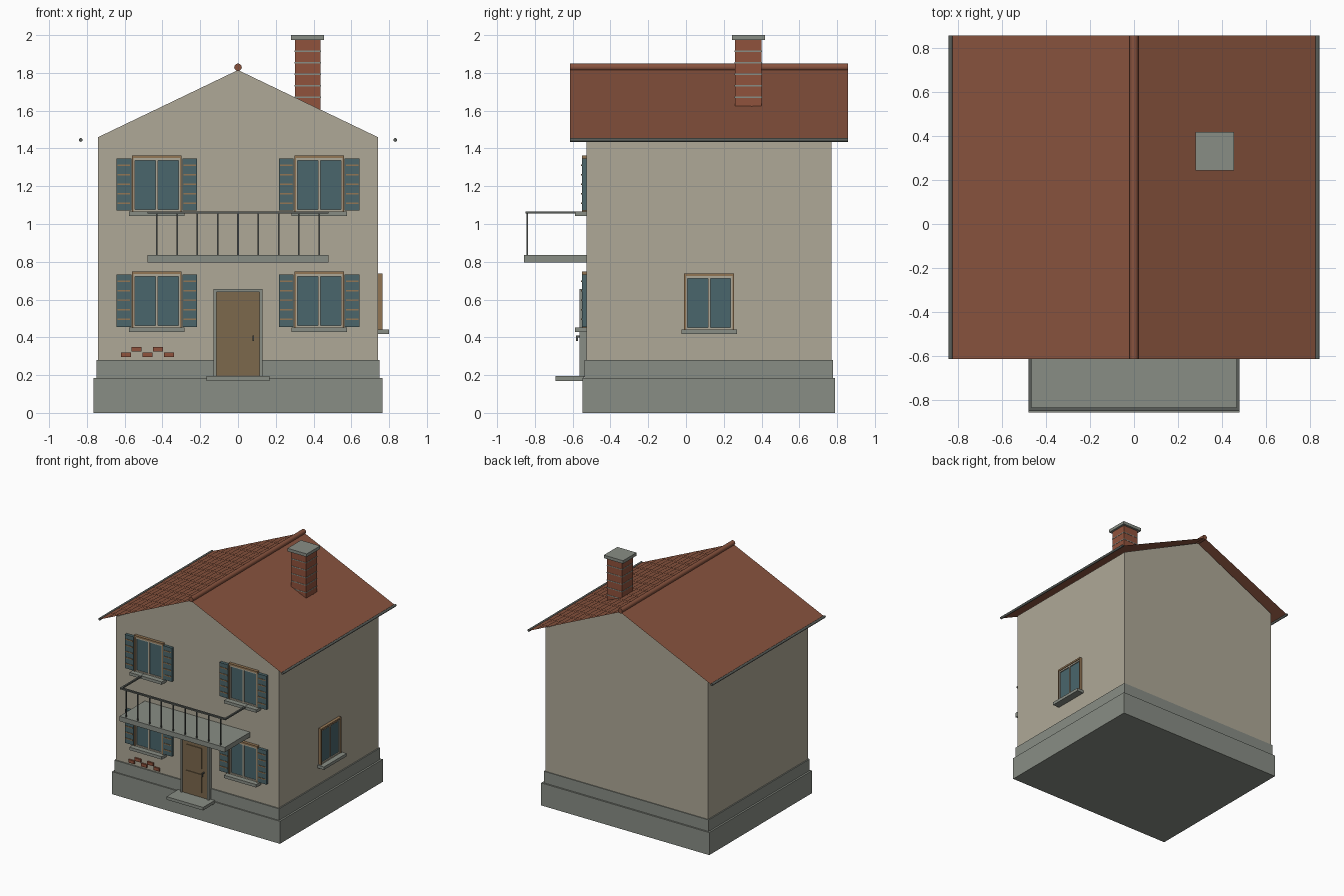
import bpy, bmesh, math
from mathutils import Matrix, Vector

if "Cube" in bpy.data.objects:
    bpy.data.objects.remove(bpy.data.objects["Cube"])


def material(name, r, g, b):
    m = bpy.data.materials.new(name)
    m.diffuse_color = (r, g, b, 1)
    m.use_nodes = True
    m.node_tree.nodes["Principled BSDF"].inputs["Base Color"].default_value = m.diffuse_color
    return m


PLASTER = material("beige plaster", .43, .395, .31)
STONE = material("grey stone", .25, .27, .235)
TILE = material("terracotta tile", .245, .086, .048)
BRICK = material("red brick", .28, .085, .045)
DOOR = material("door wood", .20, .14, .073)
WOOD = material("frame wood", .29, .18, .09)
GLASS = material("blue glass", .068, .132, .15)
SHUTTER = material("teal paint", .073, .134, .146)
METAL = material("dark metal", .10, .11, .10)


def finish(name, bm, mat):
    me = bpy.data.meshes.new(name)
    bm.to_mesh(me)
    bm.free()
    me.materials.append(mat)
    ob = bpy.data.objects.new(name, me)
    bpy.context.collection.objects.link(ob)
    return ob


def boxes(name, ranges, mat, place=Matrix()):
    """One object from boxes given as (x0, x1, y0, y1, z0, z1)."""
    bm = bmesh.new()
    for x0, x1, y0, y1, z0, z1 in ranges:
        m = Matrix.Translation(((x0 + x1) / 2, (y0 + y1) / 2, (z0 + z1) / 2))
        m = place @ m @ Matrix.Diagonal((x1 - x0, y1 - y0, z1 - z0, 1))
        bmesh.ops.create_cube(bm, size=1, matrix=m)
    return finish(name, bm, mat)


def rod(name, x, z, y0, y1, r, mat):
    """Round bar running front to back."""
    bm = bmesh.new()
    m = Matrix.Translation((x, (y0 + y1) / 2, z)) @ Matrix.Rotation(math.pi / 2, 4, 'X')
    bmesh.ops.create_cone(bm, cap_ends=True, segments=12, radius1=r, radius2=r,
                          depth=y1 - y0, matrix=m)
    for f in bm.faces:
        f.smooth = len(f.verts) == 4
    for e in bm.edges:
        e.smooth = all(f.smooth for f in e.link_faces)
    return finish(name, bm, mat)


FRONT, BACK = -.527, .77
HALF = .74

# Gabled house body
bm = bmesh.new()
outline = [(-HALF, .05), (HALF, .05), (HALF, 1.46), (0, 1.815), (-HALF, 1.46)]
face = bm.faces.new([bm.verts.new((x, FRONT, z)) for x, z in outline])
new = bmesh.ops.extrude_face_region(bm, geom=[face])["geom"]
bmesh.ops.translate(bm, vec=(0, BACK - FRONT, 0),
                    verts=[v for v in new if isinstance(v, bmesh.types.BMVert)])
bmesh.ops.recalc_face_normals(bm, faces=bm.faces)
finish("walls", bm, PLASTER)

# Stone base in two courses
boxes("base_course", [(-.765, .765, -.547, .79, 0, .185)], STONE)
boxes("upper_base_course", [(-.75, .75, -.537, .777, .185, .28)], STONE)

# Roof slopes: thin sheet with shallow raised tiles
RY0, RY1 = -.613, .857
ROWS, COLS = 11, 13
for side, label in ((-1, "left"), (1, "right")):
    ridge, eave = Vector((0, 0, 1.82)), Vector((side * .84, 0, 1.44))
    normal = Vector((side * .38, 0, .84)).normalized()

    def quad(bm, t0, t1, y0, y1, lift):
        pts = []
        for t, y in ((t0, y0), (t1, y0), (t1, y1), (t0, y1)):
            p = ridge.lerp(eave, t) + normal * lift
            pts.append(bm.verts.new((p.x, y, p.z)))
        f = bm.faces.new(pts if side > 0 else pts[::-1])
        f.normal_update()

    bm = bmesh.new()
    quad(bm, 0, 1, RY0, RY1, 0)
    finish(label + "_roof_slope", bm, TILE)
    bm = bmesh.new()
    step = (RY1 - RY0) / COLS
    for row in range(ROWS):
        shift = step / 2 if row % 2 else 0
        for col in range(COLS + (row % 2)):
            y0 = max(RY0, RY0 + col * step - shift)
            y1 = min(RY1, RY0 + (col + 1) * step - shift)
            quad(bm, (row + .04) / ROWS, (row + .96) / ROWS, y0 + .003, y1 - .003, .002)
    finish(label + "_roof_tiles", bm, TILE)
    rod(label + "_gutter", side * .833, 1.445, RY0, RY1, .01, METAL)
rod("ridge_cap", 0, 1.83, RY0, RY1, .02, TILE)

# Chimney with mortar bands and cap
boxes("chimney", [(.302, .438, .26, .40, 1.60, 1.98)], BRICK)
boxes("chimney_mortar", [(.300, .440, .258, .402, 1.667 + i * .061, 1.674 + i * .061)
                         for i in range(5)], STONE)
boxes("chimney_cap", [(.28, .455, .243, .418, 1.975, 2.0)], STONE)


# Windows, built facing -y with the wall plane at y = 0
def window(name, place, z, shutters=True):
    w, h = .132, .296
    boxes(name + "_wood_frame",
          [(-w, w, -.024, .01, z + h - .014, z + h)] +
          [(min(s * w, s * (w - .009)), max(s * w, s * (w - .009)), -.024, .01, z, z + h - .014)
           for s in (-1, 1)], WOOD, place)
    i = w - .009
    boxes(name + "_sash",
          [(-i, -i + .009, -.018, .01, z, z + h - .014),
           (i - .009, i, -.018, .01, z, z + h - .014),
           (-.006, .006, -.018, .01, z, z + h - .014),
           (-i, i, -.018, .01, z, z + .01),
           (-i, i, -.018, .01, z + h - .026, z + h - .014)], PLASTER, place)
    boxes(name + "_glass", [(-i, i, -.010, .01, z, z + h - .014)], GLASS, place)
    boxes(name + "_sill", [(-.147, .147, -.06, .01, z - .024, z)], STONE, place)
    if not shutters:
        return
    panels, slats = [], []
    for s in (-1, 1):
        a, b = sorted((s * .135, s * .214))
        panels.append((a, b, -.024, .005, z + .004, z + .281))
        slats += [(a + .006, b - .006, -.028, -.02, z + .04 + k * .05, z + .048 + k * .05)
                  for k in range(5)]
    boxes(name + "_shutters", panels, SHUTTER, place)
    boxes(name + "_shutter_slats", slats, WOOD, place)


for z, level in ((.452, "lower"), (1.067, "upper")):
    for x, label in ((-.43, "left"), (.43, "right")):
        window(f"{level}_{label}_window", Matrix.Translation((x, FRONT, z * 0)), z)
window("side_window",
       Matrix.Translation((HALF, .1225, 0)) @ Matrix.Rotation(math.pi / 2, 4, 'Z'),
       .442, shutters=False)

# Front door, surround, handle and step
boxes("door_surround", [(-.13, -.115, -.565, -.52, .19, .655),
                        (.115, .13, -.565, -.52, .19, .655),
                        (-.115, .115, -.565, -.52, .64, .655)], STONE)
boxes("door", [(-.115, .115, -.555, -.52, .19, .64)], DOOR)
boxes("door_panels", [(-.08, .06, -.561, -.553, .235, .385),
                      (-.08, .06, -.561, -.553, .43, .60)], DOOR)
boxes("door_handle", [(.076, .084, -.582, -.572, .38, .41),
                      (.076, .084, -.575, -.55, .40, .41)], METAL)
boxes("door_step", [(-.167, .167, -.692, -.54, .17, .195)], STONE)

# Balcony slab and railing
boxes("balcony_slab", [(-.48, .48, -.857, -.52, .795, .835)], STONE)
boxes("balcony_posts", [(-.43 + i * .1075 - .004, -.43 + i * .1075 + .004,
                         -.845, -.837, .83, 1.058) for i in range(9)], METAL)
boxes("balcony_handrail", [(-.48, .48, -.85, -.834, 1.055, 1.067),
                           (-.48, -.466, -.85, -.52, 1.055, 1.067),
                           (.466, .48, -.85, -.52, 1.055, 1.067)], METAL)

# Exposed bricks beside the door
boxes("exposed_bricks", [(-.62 + i * .057, -.567 + i * .057, -.540, -.52,
                          .296 + .029 * (i % 2), .321 + .029 * (i % 2))
                         for i in range(5)], BRICK)
